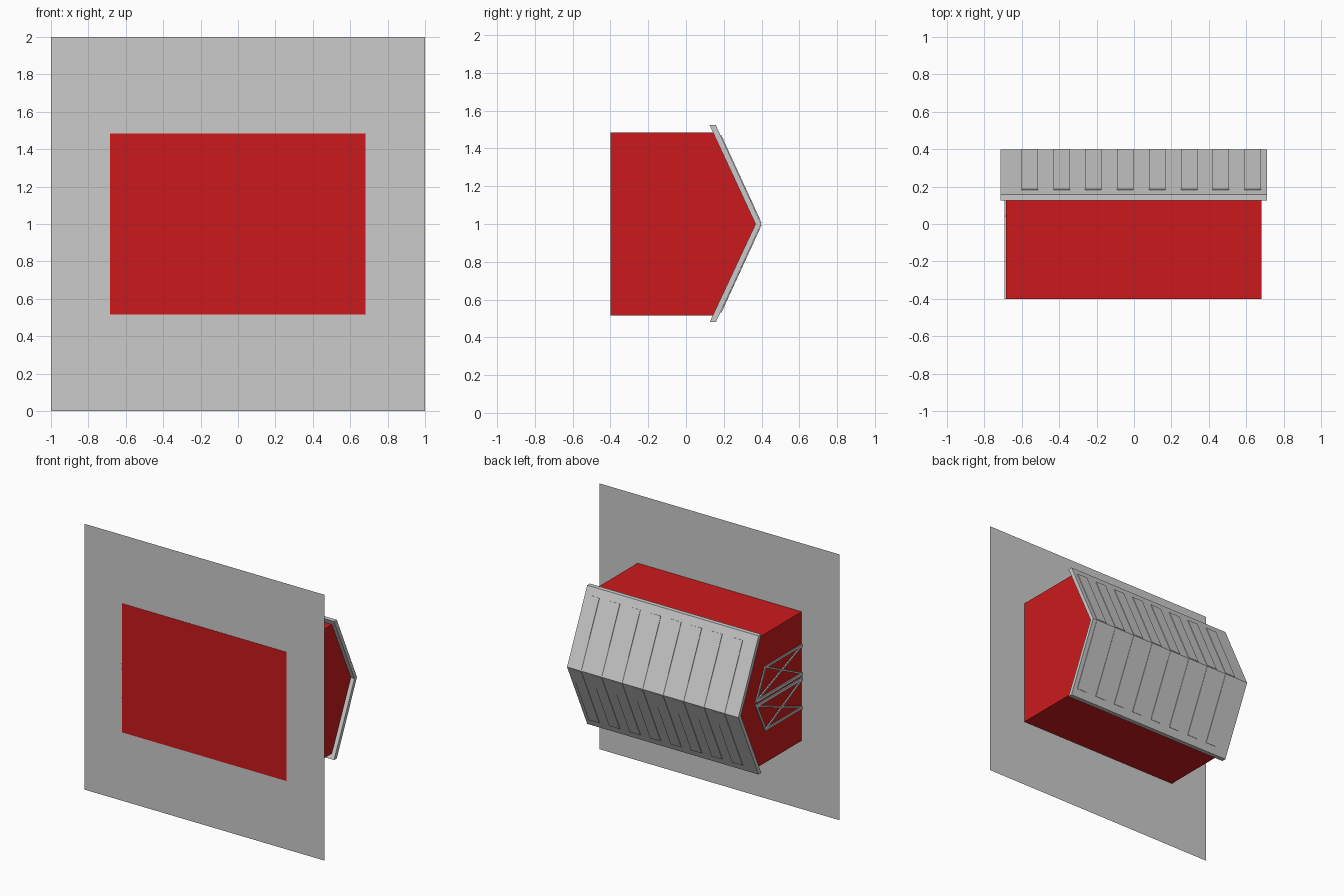
import bpy, bmesh
from mathutils import Vector

if "Cube" in bpy.data.objects:
    bpy.data.objects.remove(bpy.data.objects["Cube"])

red = bpy.data.materials.new("barn_red")
red.diffuse_color = (0.6, 0.01, 0.012, 1)
red.use_nodes = True
red.node_tree.nodes["Principled BSDF"].inputs["Base Color"].default_value = red.diffuse_color


def extrude_profile(name, points, x0, x1, mat=None):
    """Extrude a closed (y, z) outline along x."""
    bm = bmesh.new()
    face = bm.faces.new([bm.verts.new((x0, y, z)) for y, z in points])
    ext = bmesh.ops.extrude_face_region(bm, geom=[face])
    verts = [g for g in ext["geom"] if isinstance(g, bmesh.types.BMVert)]
    bmesh.ops.translate(bm, verts=verts, vec=(x1 - x0, 0, 0))
    bmesh.ops.recalc_face_normals(bm, faces=bm.faces)
    me = bpy.data.meshes.new(name)
    bm.to_mesh(me)
    bm.free()
    ob = bpy.data.objects.new(name, me)
    bpy.context.collection.objects.link(ob)
    if mat:
        me.materials.append(mat)
    return ob


def bar(name, a, b, width, x0, x1):
    """Flat strip between two (y, z) points."""
    a, b = Vector(a), Vector(b)
    d = (b - a).normalized()
    n = Vector((-d.y, d.x)) * width / 2
    return extrude_profile(name, [a + n, b + n, b - n, a - n], x0, x1)


# Ground sheet, standing upright in this frame
bpy.ops.mesh.primitive_plane_add(size=2, location=(0, -0.398, 1), rotation=(1.5707963, 0, 0))
bpy.context.object.name = "ground_sheet"

# Barn body with gable
extrude_profile("barn_body", [(-0.4, 0.515), (-0.4, 1.485), (0.165, 1.485),
                              (0.38, 1.0), (0.165, 0.515)], -0.685, 0.682, red)

# Roof, one chevron profile
extrude_profile("roof", [(0.125, 1.523), (0.158, 1.523), (0.398, 1.0), (0.158, 0.48),
                         (0.125, 0.48), (0.368, 1.0)], -0.715, 0.712)

# Raised roof strips and door frame, mirrored about z = 1
for side in (1, -1):
    def p(y, dz):
        return (y, 1 + side * dz)

    for i in range(8):
        x = -0.602 + i * 0.1705
        strip = [p(0.398, 0.004), p(0.401, 0.005), p(0.187, 0.471), p(0.182, 0.469)]
        extrude_profile(f"roof_strip_{i}_{side}", strip, x, x + 0.088)

    door = [
        ("jamb", p(-0.4, 0.235), p(0.04, 0.235), 0.016),
        ("gable_rail", p(0.036, 0.24), p(0.15, 0.01), 0.016),
        ("centre_stile", p(-0.4, 0.018), p(0.148, 0.018), 0.022),
        ("brace_long", p(-0.397, 0.232), p(0.14, 0.022), 0.012),
        ("brace_short", p(-0.397, 0.022), p(0.036, 0.235), 0.012),
    ]
    for part, a, b, w in door:
        bar(f"door_{part}_{side}", a, b, w, -0.693, -0.68)
    # Front sill between stile and jamb
